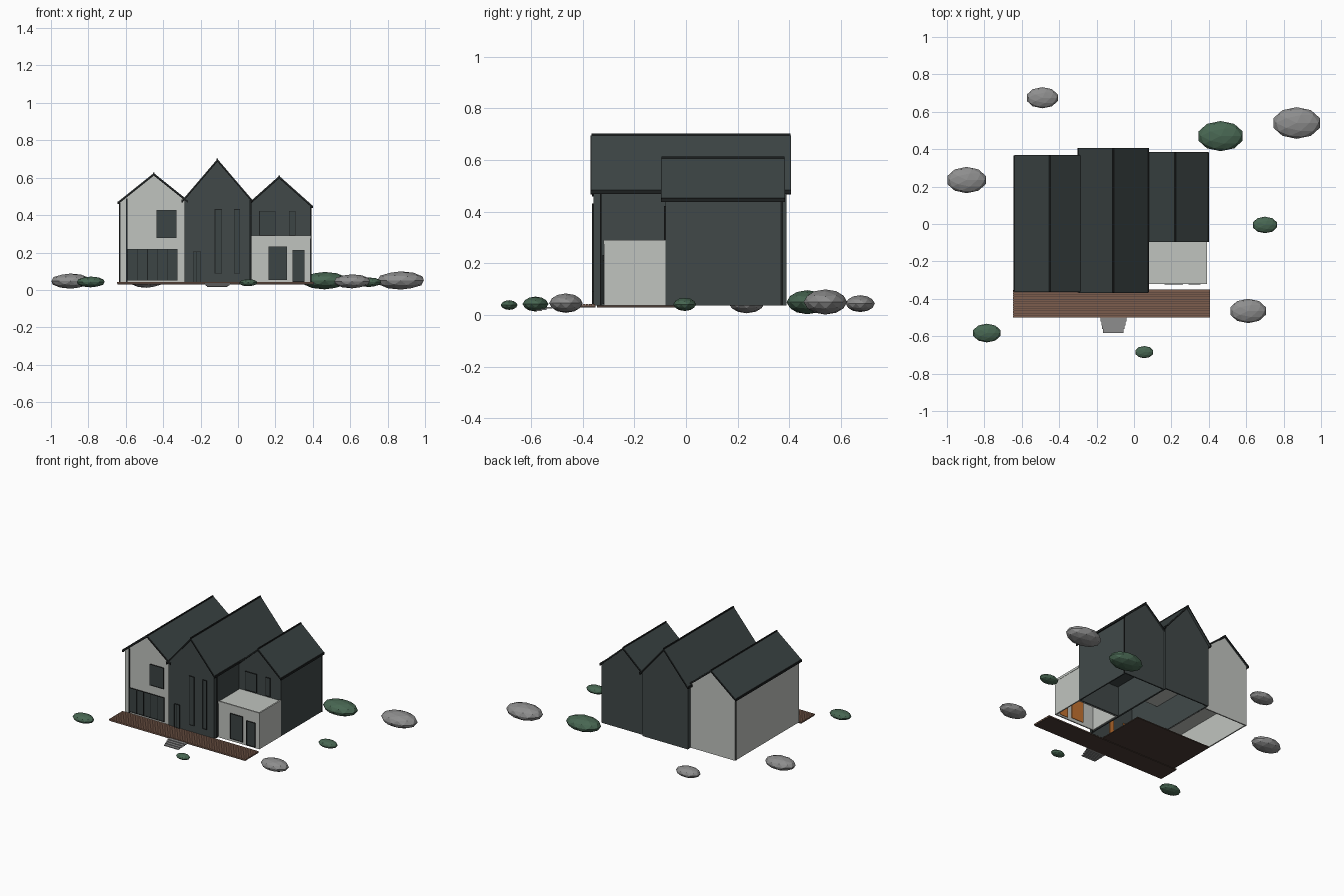
import bpy, bmesh
from mathutils import Matrix

cube = bpy.data.objects.get("Cube")
if cube:
    bpy.data.objects.remove(cube, do_unlink=True)


def material(name, r, g, b):
    m = bpy.data.materials.new(name)
    m.use_nodes = True
    m.diffuse_color = (r, g, b, 1)
    m.node_tree.nodes["Principled BSDF"].inputs["Base Color"].default_value = (r, g, b, 1)
    return m


WHITE = material("white render", .53, .55, .52)
DARK = material("dark cladding", .052, .066, .066)
ROOF = material("roof slate", .043, .056, .056)
BLACK = material("black trim", .012, .014, .014)
GLASS = material("dark glass", .045, .058, .058)
WOOD = material("deck wood", .20, .11, .075)
GAP = material("dark wood", .07, .045, .035)
AMBER = material("warm curtain", .55, .17, .03)
STONE = material("grey stone", .27, .27, .27)
LEAF = material("bush green", .065, .135, .085)


def finish(name, bm, mat):
    bmesh.ops.recalc_face_normals(bm, faces=bm.faces)
    mesh = bpy.data.meshes.new(name)
    bm.to_mesh(mesh)
    bm.free()
    mesh.materials.append(mat)
    ob = bpy.data.objects.new(name, mesh)
    bpy.context.collection.objects.link(ob)
    return ob


def box(name, x0, x1, y0, y1, z0, z1, mat):
    bm = bmesh.new()
    bmesh.ops.create_cube(bm, size=1)
    for v in bm.verts:
        v.co = (x1 if v.co.x > 0 else x0, y1 if v.co.y > 0 else y0, z1 if v.co.z > 0 else z0)
    return finish(name, bm, mat)


def extrude_profile(name, points, y0, y1, mat, open_bottom=False):
    """Extrude an x-z outline along y."""
    bm = bmesh.new()
    face = bm.faces.new([bm.verts.new((x, y0, z)) for x, z in points])
    new = bmesh.ops.extrude_face_region(bm, geom=[face], use_keep_orig=True)["geom"]
    bmesh.ops.translate(bm, vec=(0, y1 - y0, 0),
                        verts=[g for g in new if isinstance(g, bmesh.types.BMVert)])
    bmesh.ops.recalc_face_normals(bm, faces=bm.faces)
    if open_bottom:
        low = min(z for _, z in points) + .001
        under = [f for f in bm.faces if all(v.co.z < low for v in f.verts)]
        bmesh.ops.delete(bm, geom=under, context='FACES_ONLY')
    ob = finish(name, bm, mat)
    if open_bottom:
        shell = ob.modifiers.new("wall thickness", 'SOLIDIFY')
        shell.thickness = .012
        shell.offset = -1
    return ob


BASE = .037


def gable_house(name, x0, x1, y0, y1, ridge, top, slope, over, roof_y, mat):
    """Hollow gabled walls with an overhanging pitched roof."""
    def line(x, drop=0):
        return top - drop - slope * abs(x - ridge)
    t = .014
    extrude_profile(name + "_walls", [(x0, BASE), (x1, BASE), (x1, line(x1, t)),
                    (ridge, top - t), (x0, line(x0, t))], y0, y1, mat, True)
    a, b = x0 - over, x1 + over
    ry0, ry1 = roof_y
    extrude_profile(name + "_roof", [(a, line(a)), (ridge, top), (b, line(b)),
                    (b, line(b, t)), (ridge, top - t), (a, line(a, t))], ry0, ry1, ROOF)
    # gutters, ridge cap and verge trim
    for side, x in (("left", b), ("right", a)):
        box(f"{name}_{side}_gutter", x - .004, x + .004, ry0, ry1, line(x, t), line(x) + .001, BLACK)
    box(name + "_ridge_cap", ridge - .004, ridge + .004, ry0, ry1, top - .006, top + .003, BLACK)
    for end, y in (("front", ry0), ("back", ry1)):
        extrude_profile(f"{name}_{end}_verge", [(a, line(a, .004)), (ridge, top - .004), (b, line(b, .004)),
                        (b, line(b, t)), (ridge, top - t), (a, line(a, t))], y - .002, y + .002, BLACK)


gable_house("white_house", -.63, -.28, -.348, .358, -.45, .625, .80, .01, (-.362, .367), WHITE)
gable_house("tall_house", -.287, .065, -.358, .39, -.11, .70, 1.17, .01, (-.367, .405), DARK)
gable_house("small_house", .06, .388, -.08, .375, .22, .61, .89, .01, (-.095, .382), DARK)

# Annex with a low parapet
extrude_profile("annex_walls", [(.07, BASE), (.388, BASE), (.388, .285), (.07, .285)], -.318, -.08, WHITE, True)
for name, x0, x1, y0, y1 in (("front", .07, .39, -.32, -.31), ("side", .38, .39, -.32, -.08)):
    box(f"annex_{name}_parapet", x0, x1, y0, y1, .275, .291, WHITE)


def window(name, x0, x1, z0, z1, wall_y, bars=0, curtain=False):
    """Glass plate with a slim frame and evenly spaced mullions."""
    y = wall_y
    w = .003
    box(name + "_glass", x0, x1, y - .003, y + .001, z0, z1, GLASS)
    for i in range(bars + 2):
        x = x0 + (x1 - x0) * i / (bars + 1)
        box(f"{name}_upright_{i}", x - w / 2, x + w / 2, y - .006, y, z0, z1, BLACK)
    for end, z in (("sill", z0), ("head", z1)):
        box(f"{name}_{end}", x0 - w / 2, x1 + w / 2, y - .006, y, z - w / 2, z + w / 2, BLACK)
    if curtain:
        box(name + "_curtain", x0, x1, y + .013, y + .016, z0, z1, AMBER)


window("white_house_upper_window", -.435, -.33, .28, .425, -.348)
window("white_house_glazing", -.59, -.325, .052, .218, -.348, 4)
window("entrance_window", -.24, -.20, .042, .205, -.358, 1, True)
window("tall_window", -.123, -.087, .09, .43, -.358, 0, True)
window("side_slot_window", -.02, .01, .09, .43, -.358)
window("small_house_window", .115, .20, .292, .42, -.08)
window("small_house_slot", .275, .305, .292, .42, -.08)
window("annex_window", .165, .26, .055, .23, -.318, 0, True)
window("annex_door", .292, .355, .045, .212, -.318, 0, True)

# Downpipes on the corners
for i, (x, y, z) in enumerate([(-.595, -.352, .49), (-.632, .35, .47), (.39, .37, .45), (.068, -.33, .48)]):
    box(f"downpipe_{i}", x - .003, x + .003, y - .003, y + .003, BASE, z, BLACK)

# Interior floors
box("white_house_ceiling", -.62, -.29, -.335, .345, .245, .255, WHITE)
box("tall_house_ceiling", -.275, .055, -.1, .378, .245, .255, WHITE)
box("small_house_ceiling", .075, .375, -.07, .36, .245, .255, DARK)
box("ground_floor", -.62, -.03, -.345, 0, .03, BASE, GAP)

# Deck of long planks on a dark underlay
box("deck_underlay", -.645, .405, -.5, -.35, .03, .036, GAP)
count = 12
pitch = .15 / count
for i in range(count):
    y = -.5 + i * pitch
    box(f"deck_plank_{i}", -.647, .407, y, y + pitch * .8, .034, .042, WOOD)

# Tapering entrance steps
for i in range(4):
    half = .07 - .005 * i
    y = -.5 - .02 * i
    z = .036 - .005 * i
    box(f"step_{i}", -.11 - half, -.11 + half, y - .022, y, z - .006, z, STONE)


def boulder(name, x, y, r, mat):
    bm = bmesh.new()
    bmesh.ops.create_icosphere(bm, subdivisions=2, radius=1,
                               matrix=Matrix.Translation((x, y, .031 + .15 * r))
                               @ Matrix.Diagonal((r, r * .65, r * .375, 1)))
    finish(name, bm, mat)


for i, (x, y, r) in enumerate([(-.49, .675, .087), (-.895, .235, .108), (.87, .54, .13), (.61, -.465, .1)]):
    boulder(f"rock_{i}", x, y, r, STONE)
for i, (x, y, r) in enumerate([(.463, .47, .124), (.70, -.005, .068), (-.787, -.583, .077), (.055, -.685, .05)]):
    boulder(f"bush_{i}", x, y, r, LEAF)
